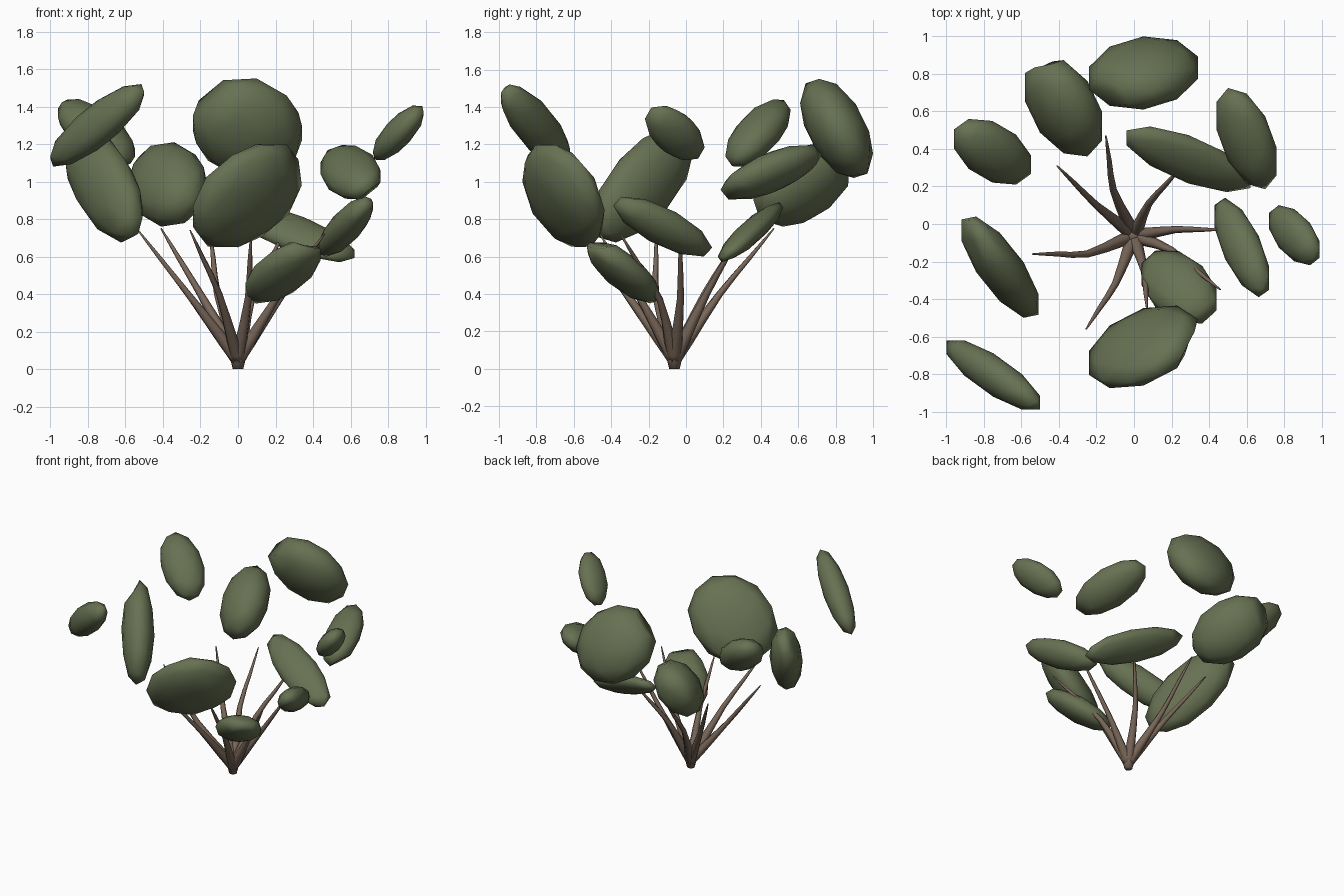
import bpy, bmesh, math
from mathutils import Vector, Matrix

if "Cube" in bpy.data.objects:
    bpy.data.objects.remove(bpy.data.objects["Cube"])


def material(name, rgb):
    m = bpy.data.materials.new(name)
    m.diffuse_color = (*rgb, 1.0)
    m.use_nodes = True
    m.node_tree.nodes["Principled BSDF"].inputs["Base Color"].default_value = m.diffuse_color
    return m


LEAF = material("leaf green", (0.135, 0.165, 0.085))
BARK = material("bark brown", (0.19, 0.135, 0.10))


def finish(name, bm, mat):
    me = bpy.data.meshes.new(name)
    bmesh.ops.recalc_face_normals(bm, faces=bm.faces)
    for f in bm.faces:
        f.smooth = True
    bm.to_mesh(me)
    bm.free()
    me.materials.append(mat)
    ob = bpy.data.objects.new(name, me)
    bpy.context.collection.objects.link(ob)
    return ob


# Foliage clump: a low-poly ellipsoid given by centre, half extents and the
# lean between each pair of axes (xy, xz, yz), with an optional dimple direction
def clump(name, centre, half, lean, dimple=None):
    xy, xz, yz = lean
    # Cholesky factor of the lean matrix turns a unit sphere into the ellipsoid
    b = math.sqrt(1 - xy * xy)
    c = (yz - xy * xz) / b
    d = math.sqrt(1 - xz * xz - c * c)
    shape = Matrix(((1, 0, 0), (xy, b, 0), (xz, c, d)))
    bm = bmesh.new()
    bmesh.ops.create_icosphere(bm, subdivisions=2, radius=1.0)
    for v in bm.verts:
        v.co = shape @ v.co
    # fit exactly to the half extents
    for i in range(3):
        top = max(abs(v.co[i]) for v in bm.verts)
        for v in bm.verts:
            v.co[i] *= half[i] / top
    if dimple:
        way = Vector(dimple).normalized()
        tip = max(bm.verts, key=lambda v: v.co.normalized().dot(way))
        tip.co *= 0.82
    bmesh.ops.translate(bm, verts=bm.verts, vec=centre)
    finish(name, bm, LEAF)


CLUMPS = [
    ((0.05, 0.805, 1.285), (0.29, 0.195, 0.265), (0.15, -0.1, -0.5), (-0.22, -0.09, 0.14)),
    ((-0.375, 0.625, 0.985), (0.205, 0.265, 0.225), (-0.4, 0.0, 0.4), (-0.1, 0.24, 0.1)),
    ((-0.755, 0.385, 1.26), (0.205, 0.175, 0.18), (-0.4, -0.6, 0.6), None),
    ((0.6, 0.455, 1.05), (0.16, 0.27, 0.145), (-0.47, -0.15, 0.65), (0.1, -0.2, -0.1)),
    ((0.29, 0.345, 0.73), (0.33, 0.175, 0.16), (-0.68, -0.75, 0.85), None),
    ((0.575, -0.125, 0.76), (0.145, 0.265, 0.16), (-0.65, 0.7, -0.72), None),
    ((0.855, -0.06, 1.26), (0.135, 0.16, 0.145), (-0.5, 0.72, -0.45), None),
    ((0.24, -0.335, 0.52), (0.20, 0.195, 0.17), (-0.35, 0.55, -0.72), (0.12, -0.1, 0.15)),
    ((0.05, -0.655, 0.925), (0.29, 0.22, 0.275), (0.4, 0.4, -0.4), (0.23, 0.0, 0.16)),
    ((-0.715, -0.23, 0.985), (0.205, 0.27, 0.31), (-0.75, -0.5, 0.6), (-0.16, 0.18, 0.25)),
    ((-0.75, -0.805, 1.30), (0.25, 0.185, 0.22), (-0.8, 0.8, -0.7), None),
]
for n, c in enumerate(CLUMPS, 1):
    clump(f"foliage_clump_{n}", *c)


# Branch: tapered six-sided tube swept along a smooth curve through its points
def branch(name, mid, tip):
    root = Vector((0, -0.062, 0.05))
    low = root.lerp(Vector(mid), 0.3)
    pts = [root, low, Vector(mid), Vector(mid).lerp(Vector(tip), 0.55), Vector(tip)]
    radii = (0.038, 0.033, 0.019, 0.013, 0.004)
    steps = []
    for i in range(4):
        p0, p1, p2, p3 = (pts[max(0, min(4, i + k))] for k in (-1, 0, 1, 2))
        for t in (0, 0.5):
            p = 0.5 * (2 * p1 + (p2 - p0) * t + (2 * p0 - 5 * p1 + 4 * p2 - p3) * t * t
                       + (3 * p1 - p0 - 3 * p2 + p3) * t ** 3)
            steps.append((p, radii[i] * (1 - t) + radii[i + 1] * t))
    steps.append((pts[4], radii[4]))
    bm = bmesh.new()
    rings = []
    for i, (p, r) in enumerate(steps):
        ahead = steps[min(i + 1, len(steps) - 1)][0] - steps[max(i - 1, 0)][0]
        side = ahead.cross(Vector((0, 0, 1))).normalized()
        up = side.cross(ahead).normalized()
        rings.append([bm.verts.new(p + r * (math.cos(a) * side + math.sin(a) * up))
                      for a in (k * math.tau / 6 for k in range(6))])
    for a, b in zip(rings, rings[1:]):
        for k in range(6):
            j = (k + 1) % 6
            bm.faces.new((a[k], a[j], b[j], b[k]))
    bm.faces.new(rings[0])
    bm.faces.new(rings[-1])
    finish(name, bm, BARK)


BRANCHES = [
    ((-0.20, 0.10, 0.40), (-0.41, 0.31, 0.75)),
    ((-0.11, 0.18, 0.40), (-0.15, 0.47, 0.75)),
    ((0.08, 0.11, 0.40), (0.25, 0.30, 0.74)),
    ((0.22, -0.03, 0.37), (0.46, -0.03, 0.72)),
    ((0.20, -0.14, 0.37), (0.46, -0.35, 0.72)),
    ((0.055, -0.25, 0.38), (0.07, -0.46, 0.72)),
    ((-0.10, -0.32, 0.40), (-0.255, -0.56, 0.74)),
    ((-0.25, -0.16, 0.38), (-0.54, -0.16, 0.75)),
]
for n, (mid, tip) in enumerate(BRANCHES, 1):
    branch(f"branch_{n}", mid, tip)

# Short flared trunk where the branches meet
bm = bmesh.new()
bmesh.ops.create_cone(bm, cap_ends=True, segments=8, radius1=0.028, radius2=0.06, depth=0.13,
                      matrix=Matrix.Translation((0, -0.062, 0.065)))
finish("trunk", bm, BARK)
